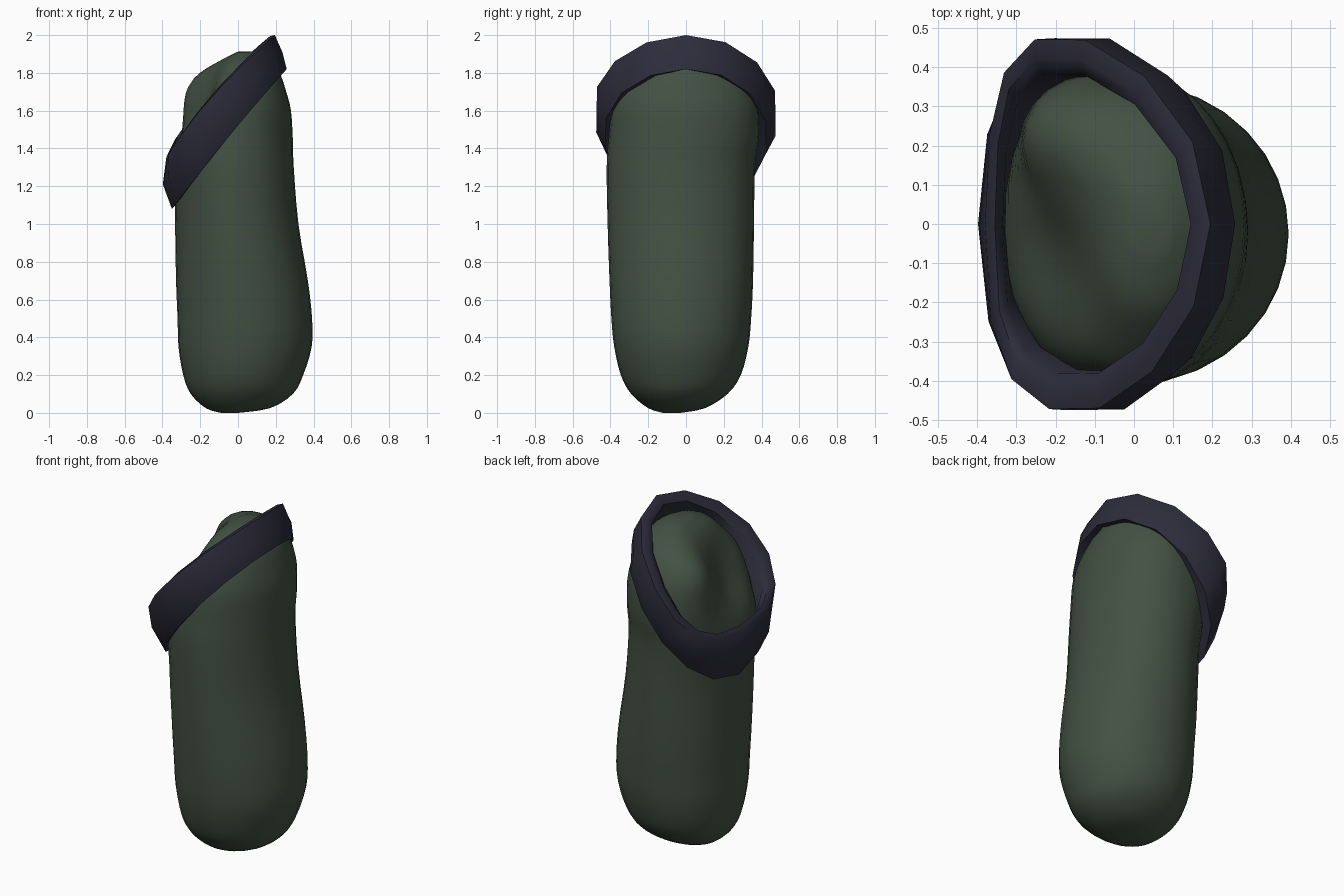
import bpy, bmesh, math
from mathutils import Vector

cube = bpy.data.objects.get("Cube")
if cube:
    bpy.data.objects.remove(cube, do_unlink=True)


def material(name, rgb):
    mat = bpy.data.materials.new(name)
    mat.use_nodes = True
    color = (*rgb, 1.0)
    mat.diffuse_color = color
    bsdf = mat.node_tree.nodes["Principled BSDF"]
    bsdf.inputs["Base Color"].default_value = color
    bsdf.inputs["Roughness"].default_value = 0.8
    return mat


def loft(name, loops, mat, closed=False, angle=60):
    """Bridge equal loops of points; close into a ring or cap the ends."""
    bm = bmesh.new()
    rows = [[bm.verts.new(p) for p in loop] for loop in loops]
    pairs = list(zip(rows, rows[1:]))
    if closed:
        pairs.append((rows[-1], rows[0]))
    for a, b in pairs:
        n = len(a)
        for i in range(n):
            j = (i + 1) % n
            bm.faces.new((a[i], a[j], b[j], b[i]))
    if not closed:
        bm.faces.new(rows[0])
        bm.faces.new(rows[-1])
    bmesh.ops.recalc_face_normals(bm, faces=bm.faces[:])
    mesh = bpy.data.meshes.new(name)
    bm.to_mesh(mesh)
    bm.free()
    mesh.materials.append(mat)
    obj = bpy.data.objects.new(name, mesh)
    bpy.context.collection.objects.link(obj)
    bpy.ops.object.select_all(action="DESELECT")
    obj.select_set(True)
    bpy.context.view_layer.objects.active = obj
    bpy.ops.object.shade_smooth_by_angle(angle=math.radians(angle))
    return obj


def angles(count):
    return [math.tau * i / count for i in range(count)]


def power(value, exponent):
    return math.copysign(abs(value) ** exponent, value)


def refine(rows, steps=3):
    """Smooth curve through the rows."""
    pts = [Vector(r) for r in rows]
    result = []
    for i in range(len(pts) - 1):
        a, b = pts[max(i - 1, 0)], pts[i]
        c, d = pts[i + 1], pts[min(i + 2, len(pts) - 1)]
        for k in range(steps):
            t = k / steps
            result.append(b + (c - a) * (t / 2)
                          + (a * 2 - b * 5 + c * 4 - d) * (t * t / 2)
                          + (b * 3 - a - c * 3 + d) * (t ** 3 / 2))
    return result + [pts[-1]]


green = material("moss green", (0.056, 0.082, 0.056))
navy = material("dark navy", (0.026, 0.025, 0.044))

# Body: a soft capsule, rows of height, x range, y range
rows = [
    (0.0, -0.09, 0.0, -0.12, -0.03),
    (0.025, -0.17, 0.17, -0.2, 0.1),
    (0.1, -0.25, 0.29, -0.29, 0.22),
    (0.2, -0.29, 0.345, -0.345, 0.29),
    (0.35, -0.315, 0.39, -0.38, 0.33),
    (0.5, -0.32, 0.392, -0.395, 0.345),
    (0.7, -0.328, 0.37, -0.405, 0.355),
    (1.0, -0.333, 0.32, -0.415, 0.36),
    (1.3, -0.335, 0.295, -0.42, 0.365),
    (1.45, -0.32, 0.29, -0.41, 0.385),
    (1.6, -0.285, 0.28, -0.395, 0.385),
    (1.7, -0.245, 0.255, -0.36, 0.36),
    (1.8, -0.175, 0.22, -0.28, 0.3),
    (1.87, -0.1, 0.17, -0.2, 0.2),
    (1.915, -0.01, 0.09, -0.08, 0.08),
]
inward = Vector((0.75, 0, -0.66))
# Dimple in the slanted face of the dome, and a raised cheek beside it
dents = [
    (Vector((-0.22, -0.09, 1.64)), 0.22, 0.11),
    (Vector((-0.18, 0.22, 1.68)), 0.16, -0.07),
]


def body_point(row, t):
    z, x0, x1, y0, y1 = row
    c, s = math.cos(t), math.sin(t)
    # Sections get squarer toward the top, most of all at the back right cheek
    top = min(max((z - 1.1) / 0.4, 0), 1)
    e = 1
    if c < 0:
        e = 0.94 - 0.29 * top if s > 0 else 1 - 0.12 * top
    p = Vector(((x0 + x1) / 2 + (x1 - x0) / 2 * power(c, e),
                (y0 + y1) / 2 + (y1 - y0) / 2 * power(s, e), z))
    push = sum(depth * math.exp(-((p - center).length / size) ** 2)
               for center, size, depth in dents)
    return p + inward * push


loft("body", [[body_point(r, t) for t in angles(32)] for r in refine(rows)], green)


# Collar: slanted cuff; each loop bends from its low end to its high end
def collar_loop(low, mid, high, width):
    loop = []
    for t in angles(14):
        c, s = math.cos(t), math.sin(t)
        x, z = (m + (h - l) / 2 * c + ((h + l) / 2 - m) * c * c
                for l, m, h in zip(low, mid, high))
        # The sides sag down the slope, the back one a little more
        sag = (0.055 + 0.02 * s) * s * s
        e = 1 if c > 0 else 0.9 if s > 0 else 0.8
        drop = 0.03 * s * s if s < 0 else 0
        loop.append((x - sag, width * power(s, e), z - 1.3 * sag - drop))
    return loop


collar = [
    collar_loop((-0.32, 1.11), (-0.005, 1.56), (0.22, 1.82), 0.37),
    collar_loop((-0.35, 1.08), (0.0, 1.555), (0.258, 1.82), 0.435),
    collar_loop((-0.398, 1.21), (-0.06, 1.64), (0.235, 1.91), 0.485),
    collar_loop((-0.38, 1.35), (-0.12, 1.73), (0.195, 2.0), 0.482),
    collar_loop((-0.355, 1.37), (-0.125, 1.735), (0.17, 1.995), 0.43),
    collar_loop((-0.335, 1.34), (-0.11, 1.71), (0.145, 1.96), 0.39),
]
loft("collar", collar, navy, closed=True, angle=50)
